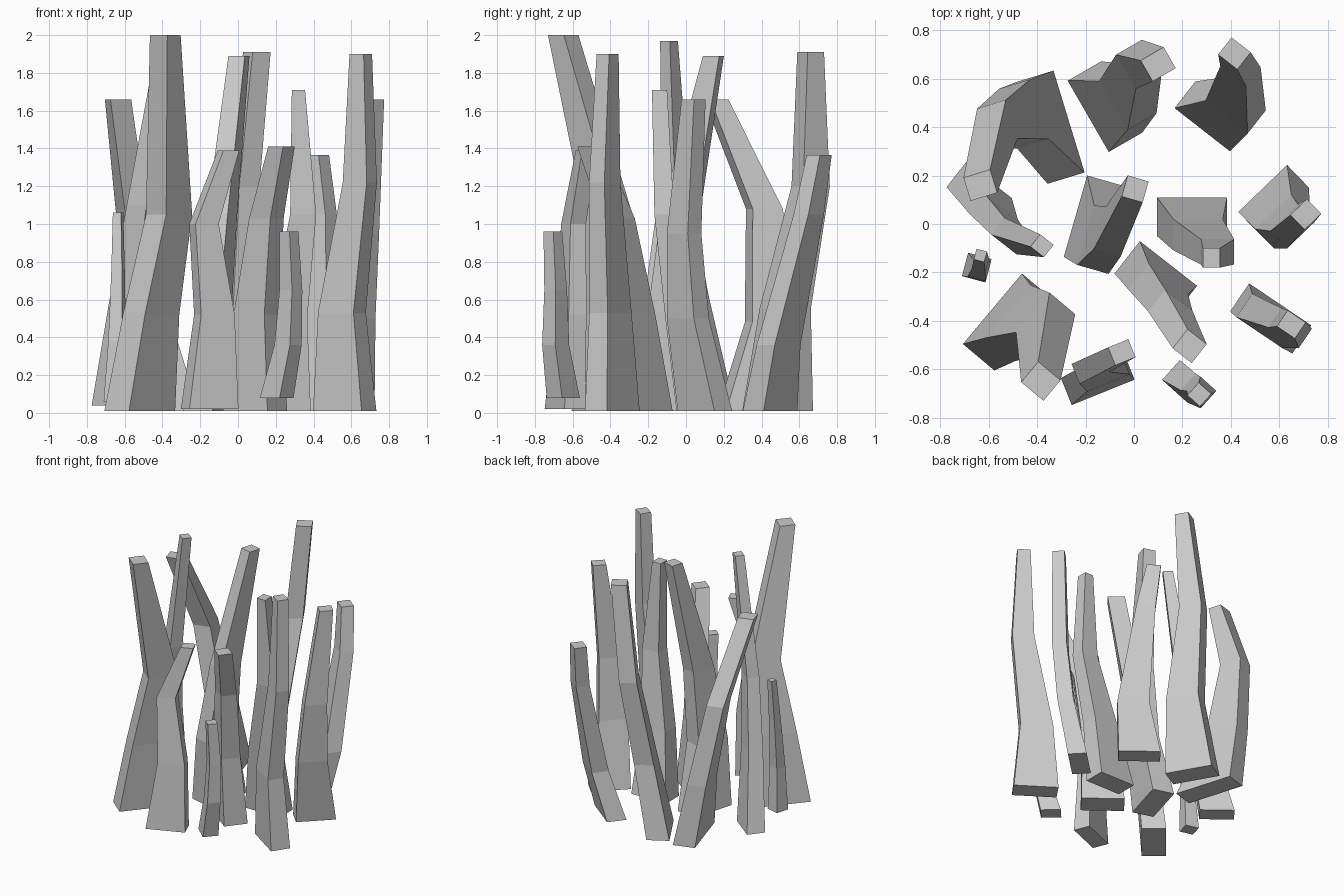
import bpy, bmesh
from math import cos, sin, radians

def stalk(name, angle, base, low, high, top, base_size, top_size, taper=0.75):
    """Tapered four-sided stalk bent through four centre points."""
    bm = bmesh.new()
    rings = []
    z0, z1 = base[2], top[2]
    c, s = cos(radians(angle)), sin(radians(angle))
    for x, y, z in (base, low, high, top):
        t = ((z - z0) / (z1 - z0)) ** taper
        w = (base_size[0] + (top_size[0] - base_size[0]) * t) / 2
        d = (base_size[1] + (top_size[1] - base_size[1]) * t) / 2
        rings.append([bm.verts.new((x + c*u*w - s*v*d, y + s*u*w + c*v*d, z))
                      for u, v in ((-1, -1), (1, -1), (1, 1), (-1, 1))])
    for a, b in zip(rings, rings[1:]):
        for i in range(4):
            j = (i + 1) % 4
            bm.faces.new((a[i], a[j], b[j], b[i]))
    bm.faces.new(rings[0][::-1])
    bm.faces.new(rings[-1])
    me = bpy.data.meshes.new(name)
    bm.to_mesh(me)
    bm.free()
    bpy.context.collection.objects.link(bpy.data.objects.new(name, me))

# left side
stalk("stalk_back_left", -73, (-.345, .40, .01), (-.455, .455, .48), (-.565, .415, 1.08),
      (-.635, .16, 1.66), (.44, .16), (.10, .115), 0.5)
stalk("stalk_left", -38, (-.64, .13, .04), (-.58, .03, .6), (-.51, -.05, 1.1),
      (-.38, -.09, 1.97), (.24, .13), (.07, .065))
stalk("stalk_front_left", 50, (-.52, -.405, .01), (-.46, -.41, .52), (-.365, -.41, 1.05),
      (-.385, -.65, 2.0), (.38, .17), (.11, .12))
stalk("small_stalk_left", -15, (-.65, -.18, .06), (-.64, -.19, .38), (-.635, -.165, .75),
      (-.635, -.13, 1.06), (.10, .10), (.045, .045))

# back
stalk("stalk_back", -60, (-.12, .485, .01), (-.025, .525, .55), (.02, .66, 1.2),
      (.10, .66, 1.91), (.34, .16), (.10, .11), 0.65)
stalk("stalk_back_right", -38, (.325, .445, .01), (.42, .49, .36), (.44, .65, 1.05),
      (.415, .705, 1.365), (.29, .14), (.10, .09))

# middle
stalk("stalk_centre", 74, (-.165, .01, .01), (-.135, -.065, .5), (-.085, -.03, 1.05),
      (.005, .145, 1.89), (.35, .16), (.09, .09))
stalk("stalk_centre_right", 0, (.24, .03, .01), (.265, -.045, .5), (.345, -.115, 1.05),
      (.32, -.14, 1.71), (.29, .16), (.07, .08))
stalk("stalk_right", 44, (.577, .10, .01), (.615, .01, .5), (.655, -.01, .95),
      (.71, .04, 1.66), (.28, .13), (.095, .085))

# front
stalk("stalk_front_centre", -38, (.09, -.23, .01), (.10, -.28, .52), (.15, -.36, 1.03),
      (.23, -.505, 1.41), (.30, .17), (.10, .10))
stalk("stalk_front_right", -34, (.565, -.39, .01), (.55, -.40, .53), (.645, -.43, 1.22),
      (.65, -.415, 1.90), (.31, .14), (.09, .08))
stalk("stalk_front_middle", 22, (-.15, -.64, .02), (-.125, -.61, .52), (-.18, -.595, 1.0),
      (-.05, -.53, 1.39), (.28, .12), (.09, .08))
stalk("small_stalk_front", -42, (.205, -.65, .08), (.265, -.69, .36), (.28, -.69, .65),
      (.27, -.705, .96), (.14, .11), (.07, .07))
